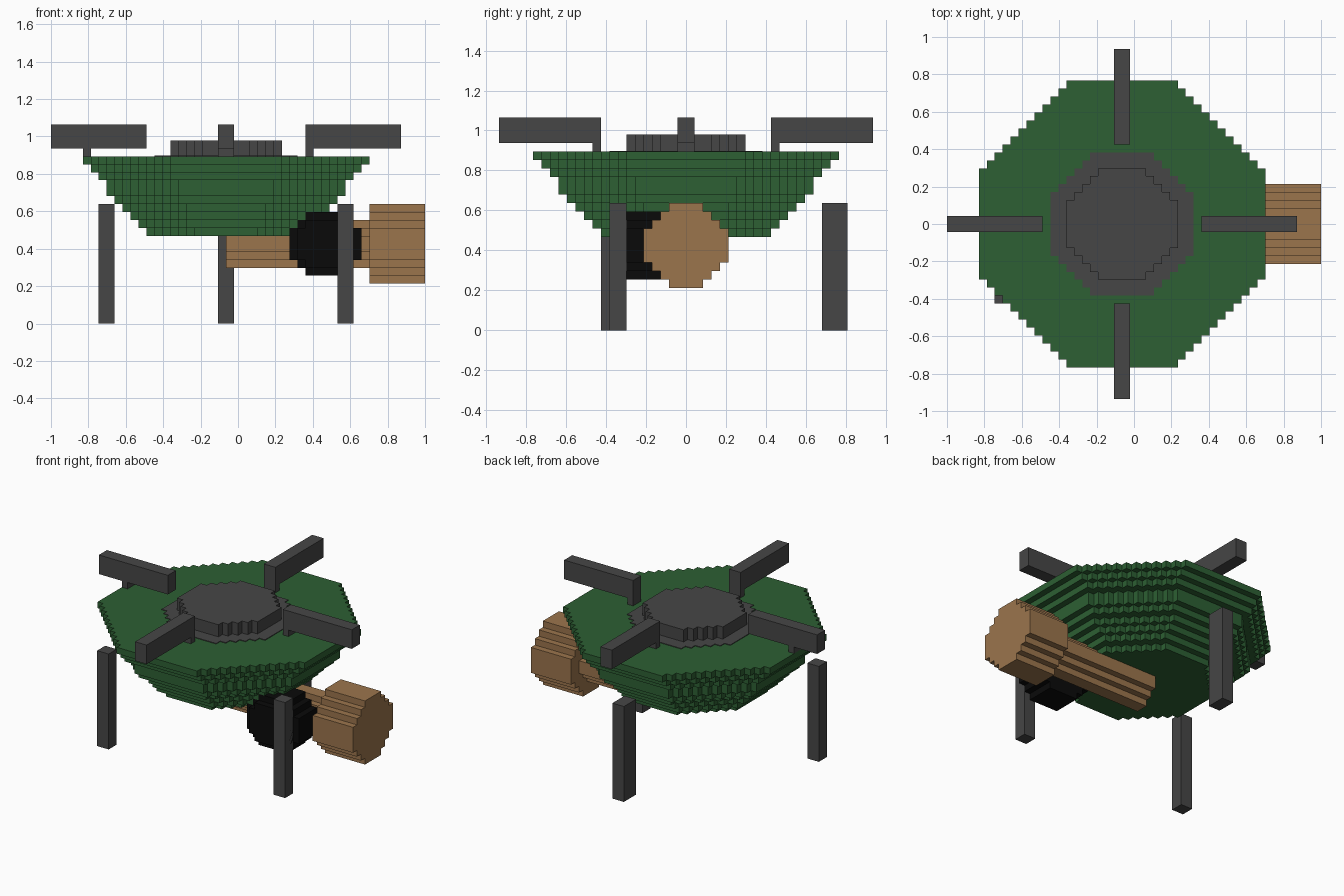
import bpy, bmesh

if "Cube" in bpy.data.objects:
    bpy.data.objects.remove(bpy.data.objects["Cube"])

U = 2 / 47      # one block; all sizes below are in blocks
CX = -1.5       # centre of the deck along x


def material(name, rgb):
    m = bpy.data.materials.new(name)
    m.diffuse_color = (*rgb, 1)
    m.use_nodes = True
    m.node_tree.nodes["Principled BSDF"].inputs["Base Color"].default_value = m.diffuse_color
    return m


GREEN = material("dark_green", (0.026, 0.115, 0.033))
GREY = material("dark_grey", (0.061, 0.061, 0.061))
TAN = material("tan", (0.33, 0.178, 0.073))
BLACK = material("black", (0.003, 0.003, 0.003))


def stepped_outline(ru, rv, steps):
    """Rectangle of half sizes ru, rv with staircase corners."""
    q = [(ru, rv - steps)]
    for k in range(steps):
        q += [(ru - k - 1, rv - steps + k), (ru - k - 1, rv - steps + k + 1)]
    return (q + [(-u, v) for u, v in reversed(q)]
            + [(-u, -v) for u, v in q] + [(u, -v) for u, v in reversed(q)])


def octagon(r):
    """Near-regular stepped octagon."""
    return stepped_outline(r, r, 2 * r - round(r * 2 ** 0.5))


PLACE = {"x": lambda u, v, w: (w, u, v),
         "y": lambda u, v, w: (u, w, v),
         "z": lambda u, v, w: (u, v, w)}


def build(name, mat, axis, centre, slices):
    """Stack of prisms along an axis; slices are (outline, start, end)."""
    bm = bmesh.new()
    cu, cv = centre
    for outline, a, b in slices:
        rings = [[bm.verts.new([c * U for c in PLACE[axis](u + cu, v + cv, w)])
                  for u, v in outline] for w in (a, b)]
        n = len(outline)
        bm.faces.new(rings[0])
        bm.faces.new(rings[1][::-1])
        for i in range(n):
            j = (i + 1) % n
            bm.faces.new((rings[0][i], rings[1][i], rings[1][j], rings[0][j]))
    bmesh.ops.recalc_face_normals(bm, faces=bm.faces)
    mesh = bpy.data.meshes.new(name)
    bm.to_mesh(mesh)
    bm.free()
    mesh.materials.append(mat)
    ob = bpy.data.objects.new(name, mesh)
    bpy.context.collection.objects.link(ob)
    return ob


def box(name, mat, x, y, z):
    """Block between (min, max) pairs."""
    rect = stepped_outline((x[1] - x[0]) / 2, (y[1] - y[0]) / 2, 0)
    return build(name, mat, "z", (sum(x) / 2, sum(y) / 2), [(rect, *z)])


# bowl-shaped body, one stepped octagon per layer from the bottom up
radii = [10, 11, 12, 13, 14, 15, 15, 16, 17, 18]
build("body", GREEN, "z", (CX, 0),
      [(octagon(r), 11 + i, 12 + i) for i, r in enumerate(radii)])

# flush ring and raised hatch on the deck
build("deck_ring", GREY, "z", (CX, 0), [(octagon(9), 20.9, 21.1)])
build("hatch", GREY, "z", (CX, 0), [(octagon(7), 21, 23)])

# four roof arms, each on a small post
box("arm_left", GREY, (-23.5, -11.5), (-1, 1), (22, 25))
box("arm_right", GREY, (8.5, 20.5), (-1, 1), (22, 25))
box("post_left", GREY, (-19.5, -18.5), (-1, 1), (21, 22))
box("post_right", GREY, (8.5, 9.5), (-1, 1), (21, 22))
for side, s in (("front", -1), ("back", 1)):
    box("arm_" + side, GREY, (CX - 1, CX + 1), sorted((10 * s, 22 * s)), (22, 25))
    box("post_" + side, GREY, (CX - 1, CX + 1), sorted((10 * s, 11 * s)), (21, 22))

# three legs
box("leg_left", GREY, (-17.5, -15.5), (-10, -8), (0, 15))
box("leg_right", GREY, (12.5, 14.5), (-9, -7), (0, 15))
box("leg_back", GREY, (CX - 1, CX + 1), (16, 19), (0, 15))

# barrel under the body with a thick muzzle
build("barrel", TAN, "x", (0, 10), [(octagon(3), CX, 16.5)])
build("muzzle", TAN, "x", (0, 10), [(octagon(5), 16.5, 23.5)])

# drum beside the barrel
build("drum", BLACK, "y", (11, 10),
      [(stepped_outline(3.5, 3, 1), -8, -7),
       (stepped_outline(4.5, 4, 2), -7, -2.5)])
